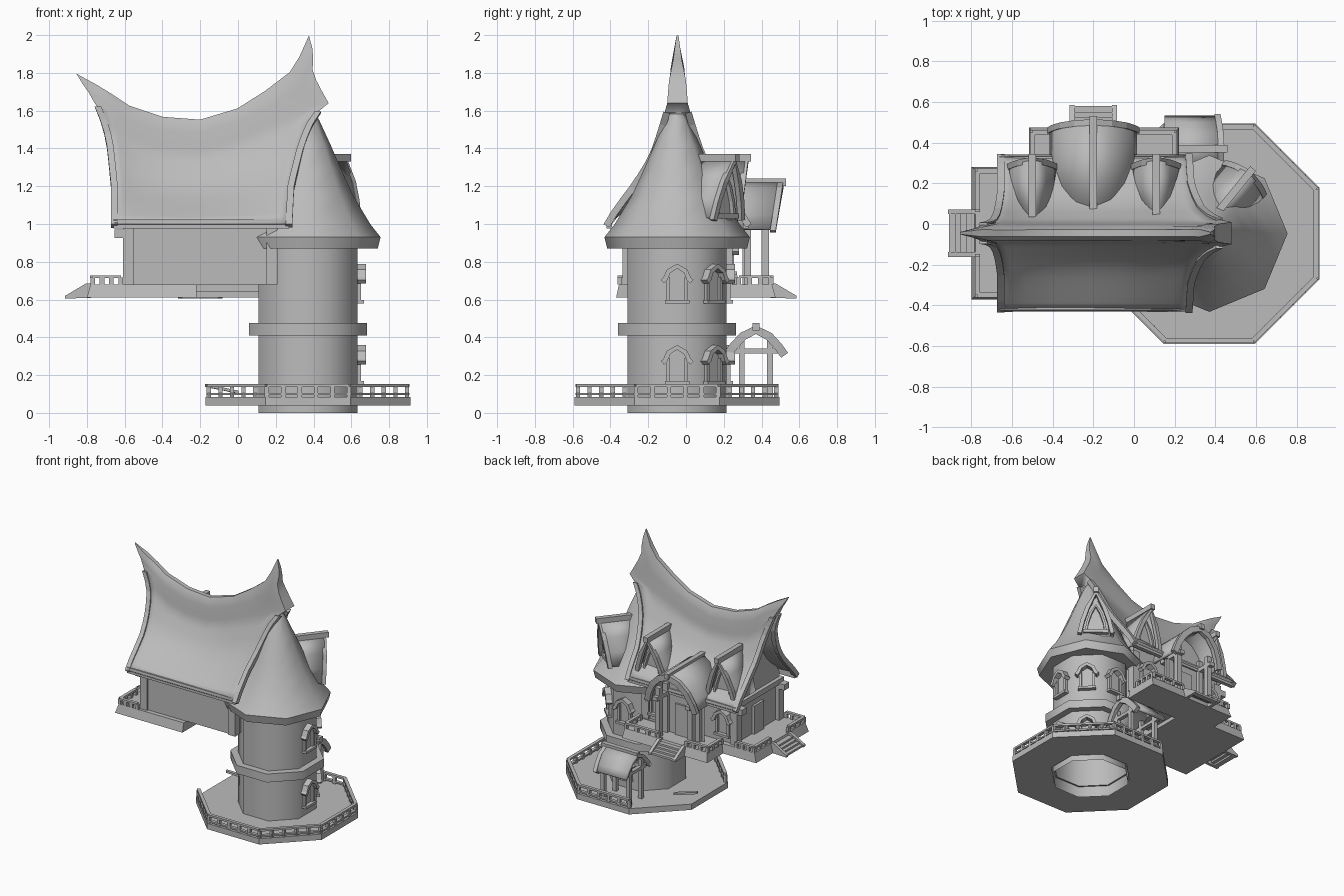
import bpy, bmesh, math
from mathutils import Matrix, Vector

if "Cube" in bpy.data.objects:
    bpy.data.objects.remove(bpy.data.objects["Cube"])

STONE = bpy.data.materials.new("plain_grey")
STONE.use_nodes = True
STONE.diffuse_color = (0.5, 0.5, 0.5, 1)
STONE.node_tree.nodes["Principled BSDF"].inputs["Base Color"].default_value = (0.5, 0.5, 0.5, 1)
I = Matrix.Identity(4)


def mesh(name, verts, faces, M=I, smooth=0, thick=0):
    me = bpy.data.meshes.new(name)
    me.from_pydata([M @ Vector(v) for v in verts], [], faces)
    bm = bmesh.new()
    bm.from_mesh(me)
    bmesh.ops.recalc_face_normals(bm, faces=bm.faces)
    bm.to_mesh(me)
    bm.free()
    me.materials.append(STONE)
    ob = bpy.data.objects.new(name, me)
    bpy.context.collection.objects.link(ob)
    if thick:
        mod = ob.modifiers.new("thickness", "SOLIDIFY")
        mod.thickness, mod.offset = thick, 0
    if smooth:
        bpy.ops.object.select_all(action="DESELECT")
        ob.select_set(True)
        bpy.context.view_layer.objects.active = ob
        bpy.ops.object.shade_smooth_by_angle(angle=math.radians(smooth))
    return ob


def grid_faces(rows, cols, wrap=False):
    return [(r * cols + c, r * cols + (c + 1) % cols, (r + 1) * cols + (c + 1) % cols, (r + 1) * cols + c)
            for r in range(rows - 1) for c in range(cols if wrap else cols - 1)]


def box(name, x, y, z, M=I):
    verts = [(a, b, c) for c in z for a, b in ((x[0], y[0]), (x[1], y[0]), (x[1], y[1]), (x[0], y[1]))]
    return mesh(name, verts, grid_faces(2, 4, True) + [(3, 2, 1, 0), (4, 5, 6, 7)], M)


def sweep(name, pts, side, w, h, M=I):
    """Rectangular bar along a path; w is measured along side."""
    pts, side, verts = [Vector(p) for p in pts], Vector(side), []
    for i, p in enumerate(pts):
        tan = pts[min(i + 1, len(pts) - 1)] - pts[max(i - 1, 0)]
        n = tan.cross(side).normalized() * h / 2
        s = side * w / 2
        verts += [p + s + n, p - s + n, p - s - n, p + s - n]
    k = len(verts)
    return mesh(name, verts, grid_faces(len(pts), 4, True) + [(3, 2, 1, 0), (k - 4, k - 3, k - 2, k - 1)], M)


def octagon(r, z, turn):
    return [(r * math.cos(math.radians(turn + 45 * i)), r * math.sin(math.radians(turn + 45 * i)), z)
            for i in range(8)]


def lathe(name, profile, turn, smooth=0):
    verts = [p for r, z in profile for p in octagon(r, z, turn)]
    return mesh(name, verts, grid_faces(len(profile), 8, True), TOWER, smooth)


def curve(table):
    def value(z):
        for (a, u), (b, v) in zip(table, table[1:]):
            if z <= b:
                return u + (v - u) * max(0, z - a) / (b - a)
        return table[-1][1]
    return value


def place(x, y, angle):
    return Matrix.Translation((x, y, 0)) @ Matrix.Rotation(math.radians(angle), 4, "Z")


def mirrored(half):
    return [(-u, z) for u, z in half] + [(u, z) for u, z in reversed(half[:-1])]


# --- Tower ---
TOWER = place(0.37, -0.047, 0)
K = 1 / math.cos(math.pi / 8)
lathe("tower_wall", [(.262 * K, 0), (.262 * K, .9)], 22.5, 50)
lathe("tower_ring", [(.25 * K, .41), (.312 * K, .41), (.312 * K, .475), (.25 * K, .475)], 22.5, 50)
lathe("tower_eave", [(.25, .875), (.37, .87), (.385, .93)], 0, 50)
lathe("tower_roof", [(.385, .93), (.33, 1), (.24, 1.15), (.18, 1.28), (.12, 1.42), (.06, 1.55), (.005, 1.64)],
      0, 50)
lathe("platform", [(.27 * K, .04), (.542 * K, .04), (.542 * K, .085), (.25 * K, .085)], 22.5)

# Platform railing, open towards the house side
corners = [Vector(p) for p in octagon(.525 * K, 0, 22.5)]
for i in range(8):
    if i in (2, 3):
        continue
    a, b = corners[i], corners[(i + 1) % 8]
    for z, h in ((.145, .015), (.1, .012)):
        lift = Vector((0, 0, z))
        sweep("platform_rail", [a + lift, b + lift], (0, 0, 1), h, .025, TOWER)
    for j in range(6):
        p = a.lerp(b, j / 5)
        box("platform_baluster", (p.x - .011, p.x + .011), (p.y - .011, p.y + .011), (.085, .14), TOWER)
sweep("fallen_rail", [(-.17, .1, .145), (0, .15, .11)], (0, 0, 1), .015, .025)


# --- Windows with pointed hoods ---
def window(x, y, z, angle):
    M = place(x, y, angle)
    hood = mirrored([(.078, z + .105), (.062, z + .12), (.045, z + .16), (0, z + .187)])
    sweep("window_hood", [(.015, u, h) for u, h in hood], (1, 0, 0), .06, .025, M)
    box("window_sill", (-.01, .035), (-.065, .065), (z - .01, z + .008), M)
    box("window_pane", (-.02, .005), (-.045, .045), (z, z + .15), M)
    for u in (-.048, .048):
        box("window_jamb", (-.01, .02), (u - .01, u + .01), (z, z + .13), M)


for z in (.16, .59):
    for a in (0, 45, 90):
        window(.37 + .262 * math.cos(math.radians(a)), -.047 + .262 * math.sin(math.radians(a)), z, a)
for x in (-.49, .08):
    window(x, .235, .74, 90)

# --- Main roof with swept ridge; its section scales with the ridge height ---
MID = -.045
half_width = curve([(0, .38), (.1, .31), (.2, .235), (.3, .168), (.4, .12), (.5, .088), (.6, .058),
                    (.66, .046), (.8, .038), (.95, .026), (1, .012)])
left_x = curve([(1, -.655), (1.2, -.655), (1.4, -.675), (1.5, -.695), (1.6, -.73), (1.7, -.785), (1.79, -.85)])
right_x = curve([(1, .27), (1.2, .28), (1.4, .33), (1.5, .365), (1.58, .41), (1.64, .475),
                 (1.72, .43), (1.8, .39), (1.9, .395), (2, .375)])
ridge = [(-.85, 1.79), (-.75, 1.73), (-.67, 1.68), (-.58, 1.62), (-.4, 1.56), (-.2, 1.545),
         (0, 1.605), (.15, 1.7), (.28, 1.8), (.33, 1.88), (.375, 1.99)]
ROWS = 18
COLS = 2 * ROWS
verts = []
for rx, rz in ridge:
    t = (rx - left_x(rz)) / (right_x(rz) - left_x(rz))
    strip = []
    for i in range(ROWS):
        f = i / (ROWS - 1)
        z = 1 + (rz - 1) * f
        tip = rx in (ridge[0][0], ridge[-1][0])
        taper = 1 - .92 * max(0, f - .75) / .25 if tip else 1
        strip.append((left_x(z) * (1 - t) + right_x(z) * t, half_width(f) * taper, z))
    verts += [(x, MID - w, z) for x, w, z in strip] + [(x, MID + w, z) for x, w, z in reversed(strip)]
# Pointed horns are closed where the two slopes nearly meet
horns = [(s + i, s + i + 1, s + COLS - 2 - i, s + COLS - 1 - i)
         for s, first in ((0, 13), ((len(ridge) - 1) * COLS, 10)) for i in range(first, ROWS - 1)]
mesh("main_roof", verts, grid_faces(len(ridge), COLS) + horns, smooth=50, thick=.018)
for s in (-1, 1):
    for edge, rise, top in ((left_x, .79, 1.62), (right_x, 1, 1.59)):
        zs = [.99 + (top - .99) * i / 9 for i in range(10)]
        sweep("barge_board", [(edge(z), MID + s * (half_width((z - 1) / rise) - .004), z) for z in zs],
              (1, 0, 0), .035, .036)
    sweep("eave_beam", [(-.66, MID + s * .362, 1), (.27, MID + s * .362, 1)], (0, 0, 1), .045, .03)

# --- House walls and timber ---
shape = mirrored([(.275, .68), (.275, 1.04)]
                 + [(half_width(f) - .025, 1 + .57 * f) for f in (.15, .25, .35, .5, .7)] + [(0, 1.5)])
n = len(shape)
mesh("house_walls", [(x, MID + u, z) for x in (-.58, .2) for u, z in shape],
     grid_faces(2, n, True) + [tuple(range(n)), tuple(range(n, 2 * n))])
for x in (-.58, .18):
    for y in (MID - .26, MID + .26):
        box("corner_post", (x - .03, x + .03), (y - .03, y + .03), (.68, 1))
for y in (MID - .26, MID + .26):
    box("beam_end", (-.655, -.56), (y - .03, y + .03), (.925, .97))
box("gable_beam", (-.61, -.57), (MID - .27, MID + .27), (.96, 1))
box("side_door", (-.6, -.57), (MID - .06, MID + .06), (.68, .9))


# --- Gabled roofs: dormers, porch and shelter ---
def gable(name, M, half, back, front, rake, thick, bar):
    prof = mirrored(half)
    low, high = half[0][1], half[-1][1]
    tip = [front + rake * (z - low) / (high - low) for u, z in prof]
    m = len(prof)
    mesh(name + "_roof", [(back, u, z) for u, z in prof] + [(f, u, z) for f, (u, z) in zip(tip, prof)],
         grid_faces(2, m), M, 40, thick)
    sweep(name + "_frame", [(f, u, z - .01) for f, (u, z) in zip(tip, prof)], (1, 0, 0), .03, bar, M)
    box(name + "_ridge_beam", (back, front + rake + .03), (-.018, .018), (high - .015, high + .025), M)


def face(name, M, half, v, floor):
    prof = [(half[0][0] * -.9, floor)] + [(u * .9, z - .01) for u, z in mirrored(half)] + [(half[0][0] * .9, floor)]
    mesh(name, [(v, u, z) for u, z in prof], [tuple(range(len(prof)))], M)


def dormer(M):
    half = [(.118, 1.03), (.095, 1.13), (.06, 1.23), (0, 1.345)]
    gable("dormer", M, half, .08, .32, .04, .018, .03)
    face("dormer_wall", M, half, .29, 1.02)
    arch = mirrored([(.07, 1.05), (.06, 1.12), (.035, 1.2), (0, 1.26)])
    sweep("dormer_arch", [(.3, u, z) for u, z in arch], (1, 0, 0), .03, .016, M)
    box("dormer_sill", (.27, .325), (-.09, .09), (1.03, 1.055), M)


dormer(place(-.5, MID, 90))
dormer(place(.11, MID, 90))
dormer(place(.34, -.03, 51))

PORCH = place(-.2, 0, 90)
porch = [(.205, .97), (.185, 1.04), (.145, 1.12), (.08, 1.185), (0, 1.215)]
gable("porch", PORCH, porch, .06, .46, .04, .022, .045)
face("porch_wall", PORCH, porch, .32, .68)
box("porch_door", (.3, .335), (-.06, .06), (.68, .92), PORCH)
for u in (-.14, .14):
    box("porch_post", (.4, .44), (u - .02, u + .02), (.68, 1.06), PORCH)
    box("porch_back_post", (.31, .345), (u - .02, u + .02), (.68, 1.06), PORCH)
    box("porch_side_beam", (.25, .47), (u - .02, u + .02), (.97, 1.0), PORCH)

SHELTER = place(.29, .37, 0)
shelter = [(.152, .315), (.12, .36), (.07, .415), (0, .45)]
gable("shelter", SHELTER, shelter, -.14, .12, .02, .025, .045)
for v in (-.11, .11):
    for u in (-.075, .075):
        box("shelter_post", (v - .015, v + .015), (u - .015, u + .015), (.085, .39), SHELTER)
    box("shelter_tie", (v - .015, v + .015), (-.12, .12), (.315, .34), SHELTER)


# --- Raised deck, railings and steps ---
def deck(x, y, low_x, low_y):
    low = [(low_x[0], low_y[0]), (low_x[1], low_y[0]), (low_x[1], low_y[1]), (low_x[0], low_y[1])]
    top = [(x[0], y[0]), (x[1], y[0]), (x[1], y[1]), (x[0], y[1])]
    mesh("deck", [(*p, .61) for p in low] + [(*p, .68) for p in top],
         grid_faces(2, 4, True) + [(3, 2, 1, 0), (4, 5, 6, 7)])


deck((-.78, -.22), (-.355, .27), (-.8, -.22), (-.37, .28))
deck((-.5, .21), (.2, .455), (-.515, .22), (.2, .475))
box("house_floor", (-.22, .2), (-.1, .25), (.64, .685))


def railing(a, b):
    a, b = Vector(a), Vector(b)
    sweep("deck_rail", [(*a, .72), (*b, .72)], (0, 0, 1), .014, .025)
    for i in range(4):
        p = a.lerp(b, i / 3)
        box("deck_baluster", (p.x - .012, p.x + .012), (p.y - .012, p.y + .012), (.68, .718))


for a, b in (((-.77, -.35), (-.77, -.16)), ((-.77, .07), (-.77, .26)), ((-.77, -.35), (-.62, -.35)),
             ((-.77, .26), (-.62, .26)), ((-.5, .45), (-.32, .45)), ((-.08, .45), (.2, .45)),
             ((-.5, .45), (-.5, .28)), ((.2, .45), (.2, .28))):
    railing(a, b)


def steps(M):
    for i in range(4):
        box("step", (.028 * i - .01, .028 * i + .03), (-.1, .1), (.648 - .014 * i, .664 - .014 * i), M)
    side = [(-.03, .61), (.12, .605), (.12, .62), (.01, .685), (-.03, .685)]
    for u in (-.105, .105):
        mesh("stringer", [(v, u + w, z) for w in (-.012, .012) for v, z in side],
             grid_faces(2, 5, True) + [(4, 3, 2, 1, 0), (5, 6, 7, 8, 9)], M)


steps(place(-.2, .465, 90))
steps(place(-.795, MID, 180))
